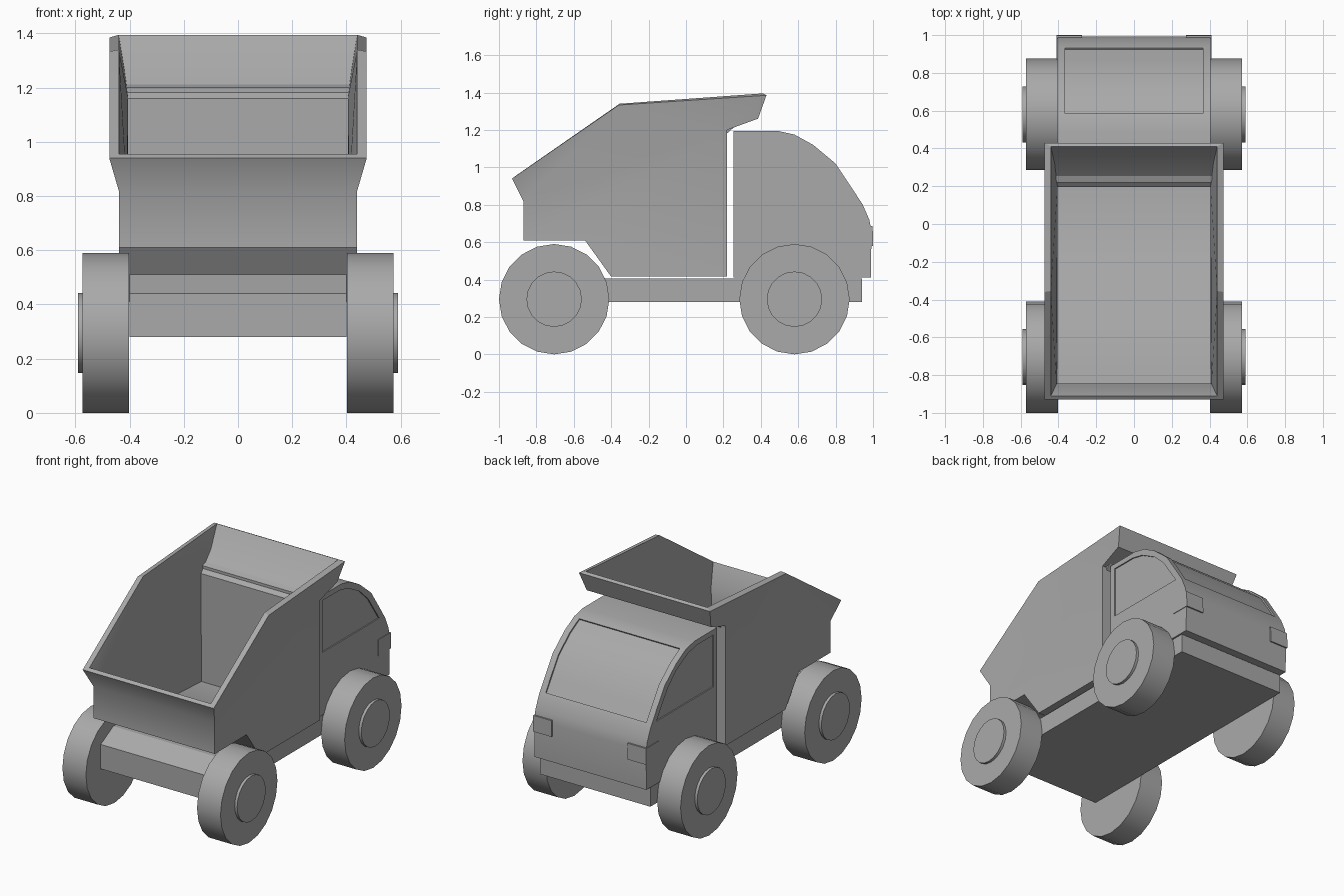
import bpy
import bmesh
import math
from mathutils import Vector, Matrix

if "Cube" in bpy.data.objects:
    bpy.data.objects.remove(bpy.data.objects["Cube"], do_unlink=True)

grey = bpy.data.materials.new("plain_grey")
grey.use_nodes = True
grey.diffuse_color = (0.4, 0.4, 0.4, 1)
grey.node_tree.nodes["Principled BSDF"].inputs["Base Color"].default_value = (0.4, 0.4, 0.4, 1)


def make_object(name, bm):
    bmesh.ops.recalc_face_normals(bm, faces=bm.faces)
    mesh = bpy.data.meshes.new(name)
    bm.to_mesh(mesh)
    bm.free()
    mesh.materials.append(grey)
    obj = bpy.data.objects.new(name, mesh)
    bpy.context.collection.objects.link(obj)
    return obj


def smooth(obj):
    bpy.ops.object.select_all(action='DESELECT')
    obj.select_set(True)
    bpy.context.view_layer.objects.active = obj
    bpy.ops.object.shade_smooth_by_angle(angle=math.radians(30))


def extrude_profile(name, points, x0, x1):
    """Side outline in (y, z), extruded across x."""
    bm = bmesh.new()
    a, b = ([bm.verts.new((x, y, z)) for y, z in points] for x in (x0, x1))
    bm.faces.new(a)
    bm.faces.new(b)
    for i in range(len(points)):
        j = (i + 1) % len(points)
        bm.faces.new((a[i], a[j], b[j], b[i]))
    return make_object(name, bm)


def cut(target, cutter):
    cutter.hide_render = True
    mod = target.modifiers.new("cut", 'BOOLEAN')
    mod.operation = 'DIFFERENCE'
    mod.solver = 'EXACT'
    mod.object = cutter
    bpy.context.view_layer.objects.active = target
    bpy.ops.object.modifier_apply(modifier=mod.name)
    bpy.data.objects.remove(cutter, do_unlink=True)


# Chassis with raised rear axle housing
chassis = extrude_profile("chassis", [
    (-0.85, 0.28), (-0.85, 0.44), (-0.72, 0.51), (-0.58, 0.51),
    (-0.43, 0.405), (0.94, 0.405), (0.94, 0.28)], -0.4, 0.4)

# Cab
nose = [(0.49, 1.195), (0.58, 1.175), (0.68, 1.12), (0.80, 1.02),
        (0.88, 0.90), (0.945, 0.80), (0.98, 0.72), (0.992, 0.66)]
cab = extrude_profile("cab", [(0.255, 0.41), (0.255, 1.195)] + nose + [(0.988, 0.41)],
                      -0.405, 0.405)

# Recessed side windows
window = [(0.295, 0.82), (0.295, 1.16), (0.47, 1.16), (0.56, 1.14),
          (0.68, 1.075), (0.77, 0.99), (0.885, 0.82)]
for side in (-1, 1):
    cut(cab, extrude_profile("window_cutter", window, side * 0.397, side * 0.45))

# Recessed windscreen that follows the curved nose
screen = [Vector(p) for p in [(0.585, 1.173)] + nose[2:5] + [(0.932, 0.82)]]
inner, outer = [], []
for i, p in enumerate(screen):
    along = screen[min(i + 1, len(screen) - 1)] - screen[max(i - 1, 0)]
    out = Vector((-along.y, along.x)).normalized()
    inner.append(p - out * 0.01)
    outer.append(p + out * 0.04)
cut(cab, extrude_profile("screen_cutter", inner + outer[::-1], -0.365, 0.365))
smooth(cab)

# Corner headlamps
for side, label in ((-1, "right"), (1, "left")):
    extrude_profile(label + "_headlamp",
                    [(0.87, 0.58), (0.87, 0.685), (0.998, 0.685), (1.0, 0.58)],
                    side * 0.275, side * 0.409)

# Tipper bed: matching outer and inner outlines as (y, z, half width)
outside = [(-0.93, 0.94, 0.475), (-0.87, 0.82, 0.44), (-0.87, 0.61, 0.44),
           (-0.54, 0.61, 0.44), (-0.4, 0.415, 0.44), (0.22, 0.415, 0.44),
           (0.22, 1.2, 0.44), (0.385, 1.26, 0.45), (0.43, 1.385, 0.475),
           (-0.36, 1.333, 0.475)]
inside = [(-0.91, 0.955, 0.44), (-0.845, 0.82, 0.41), (-0.845, 0.68, 0.405),
          (-0.5, 0.64, 0.405), (-0.15, 0.47, 0.405), (0.2, 0.45, 0.405),
          (0.195, 1.16, 0.405), (0.32, 1.27, 0.42), (0.41, 1.395, 0.44),
          (-0.355, 1.34, 0.44)]
side_faces = [(1, 2, 3, 4, 5, 6), (0, 1, 9), (1, 6, 9), (6, 8, 9), (6, 7, 8)]
bm = bmesh.new()
shells = [{s: [bm.verts.new((s * w, y, z)) for y, z, w in outline] for s in (-1, 1)}
          for outline in (outside, inside)]
for shell in shells:
    for i in range(8):
        bm.faces.new((shell[-1][i], shell[-1][i + 1], shell[1][i + 1], shell[1][i]))
    for s in (-1, 1):
        for face in side_faces:
            bm.faces.new([shell[s][i] for i in face])
o, n = shells
for s in (-1, 1):
    for i, j in ((0, 9), (9, 8)):
        bm.faces.new((o[s][i], o[s][j], n[s][j], n[s][i]))
for i in (0, 8):
    bm.faces.new((o[-1][i], o[1][i], n[1][i], n[-1][i]))
smooth(make_object("tipper_bed", bm))


# Wheels with raised hubs
def add_disc(bm, radius, x0, x1, sides):
    place = Matrix.Translation(((x0 + x1) / 2, 0, 0)) @ Matrix.Rotation(math.pi / 2, 4, 'Y')
    bmesh.ops.create_cone(bm, cap_ends=True, segments=sides, radius1=radius,
                          radius2=radius, depth=abs(x1 - x0), matrix=place)


for side, label in ((-1, "right"), (1, "left")):
    for end, y in (("rear", -0.705), ("cab", 0.58)):
        bm = bmesh.new()
        add_disc(bm, 0.295, side * 0.403, side * 0.573, 20)
        add_disc(bm, 0.148, side * 0.56, side * 0.591, 20)
        wheel = make_object(label + "_" + end + "_wheel", bm)
        wheel.location = (0, y, 0.295)
        smooth(wheel)
